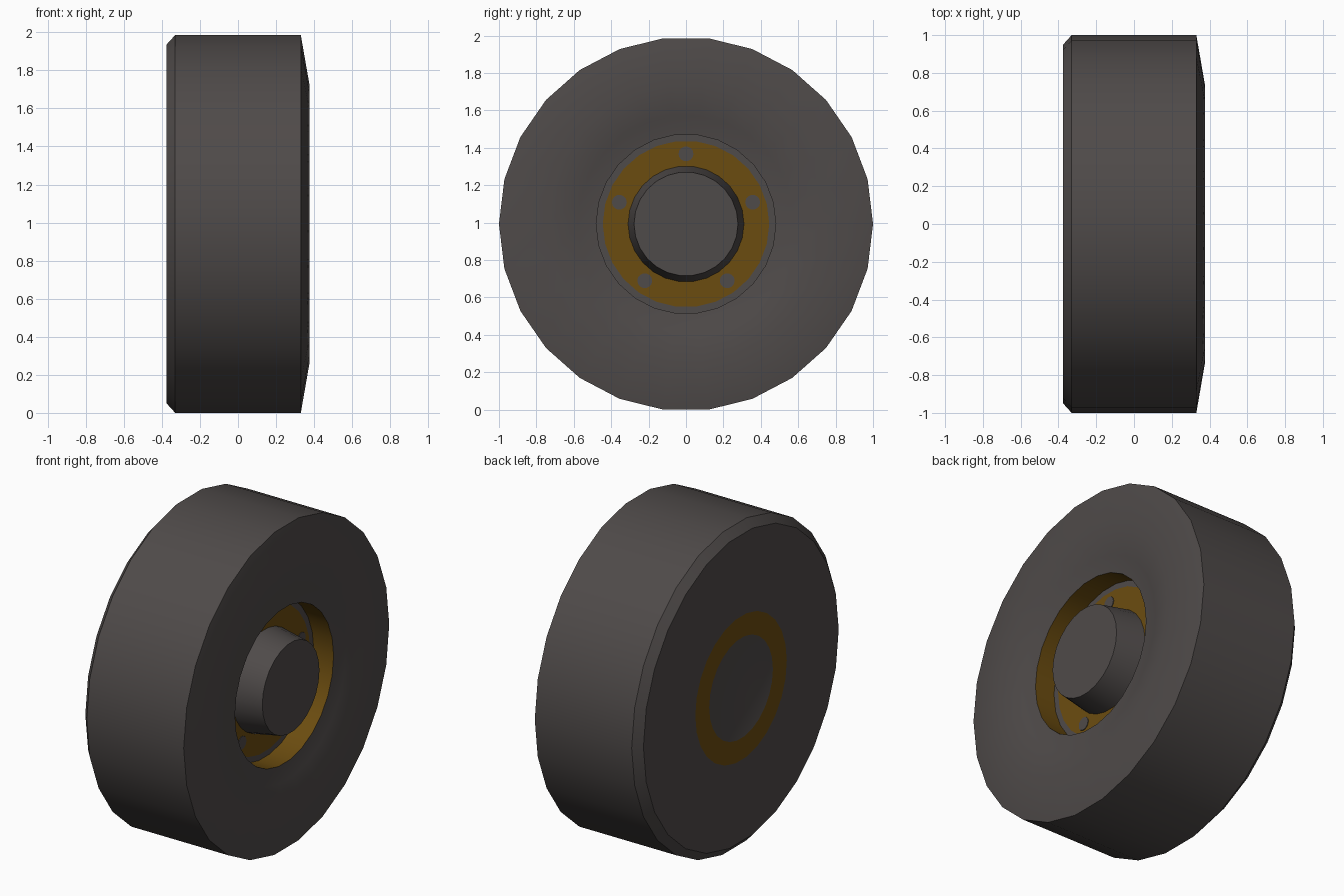
import bpy, bmesh, math

if "Cube" in bpy.data.objects:
    bpy.data.objects.remove(bpy.data.objects["Cube"])

SIDES = 26
CZ = math.cos(math.pi / SIDES)      # axle height: flat side rests on the floor


def material(name, rgb):
    m = bpy.data.materials.new(name)
    m.diffuse_color = (*rgb, 1)
    m.use_nodes = True
    m.node_tree.nodes["Principled BSDF"].inputs["Base Color"].default_value = m.diffuse_color
    return m


RUBBER = material("dark_grey", (0.078, 0.069, 0.067))
METAL = material("dark_gold", (0.148, 0.073, 0.005))


def lathe(name, profile, mat, sides=SIDES, centre=(0, CZ), cap_start=False, cap_end=False):
    """Spin (x, radius) points round the x axis."""
    bm = bmesh.new()
    rings = []
    for x, r in profile:
        rings.append([bm.verts.new((x,
                                    centre[0] + r * math.cos(2 * math.pi * i / sides),
                                    centre[1] + r * math.sin(2 * math.pi * i / sides)))
                      for i in range(sides)])
    for a, b in zip(rings, rings[1:]):
        for i in range(sides):
            j = (i + 1) % sides
            bm.faces.new((a[i], b[i], b[j], a[j]))
    if cap_start:
        bm.faces.new(rings[0][::-1])
    if cap_end:
        bm.faces.new(rings[-1])
    me = bpy.data.meshes.new(name)
    bm.to_mesh(me)
    bm.free()
    me.materials.append(mat)
    ob = bpy.data.objects.new(name, me)
    bpy.context.collection.objects.link(ob)
    bpy.ops.object.select_all(action='DESELECT')
    ob.select_set(True)
    bpy.context.view_layer.objects.active = ob
    bpy.ops.object.shade_smooth_by_angle(angle=math.radians(30))
    return ob


FLOOR = 0.18

# Tyre: flat back, small bevel, tread, dished front
lathe("tyre", [(-0.375, 0.445), (-0.375, 0.95), (-0.33, 1.0), (0.33, 1.0),
               (0.375, 0.74), (0.33, 0.58), (0.315, 0.48)][::-1], RUBBER)

# Rim: recess wall, grey seat, front and back rings
lathe("rim_wall", [(FLOOR, 0.48), (0.315, 0.48)], METAL)
lathe("rim_seat", [(FLOOR, 0.445), (FLOOR, 0.48)], RUBBER)
lathe("rim_front", [(FLOOR, 0.31), (FLOOR, 0.445)], METAL)
lathe("rim_back", [(-0.375, 0.445), (-0.375, 0.31)], METAL)

# Hub: tapered front cap and flush back disc
lathe("hub_front", [(FLOOR, 0.31), (0.36, 0.278)], RUBBER, cap_end=True)
lathe("hub_back", [(-0.375, 0.31), (-0.37, 0.30)], RUBBER, cap_start=True)

# Five bolts
for k in range(5):
    a = math.pi / 2 + k * 2 * math.pi / 5
    lathe("bolt_%d" % (k + 1), [(FLOOR, 0.04), (FLOOR + 0.004, 0.04)], RUBBER, sides=14,
          centre=(0.375 * math.cos(a), CZ + 0.375 * math.sin(a)), cap_end=True)

# Make every face point outward as its part requires
for ob in bpy.data.objects:
    bm = bmesh.new()
    bm.from_mesh(ob.data)
    bm.normal_update()
    for f in bm.faces:
        c = f.calc_center_median()
        n = f.normal
        if ob.name == "rim_wall":
            good = n.y * c.y + n.z * (c.z - CZ) < 0
        elif ob.name.startswith(("rim_seat", "rim_front", "bolt")) and abs(n.x) > 0.5:
            good = n.x > 0
        elif ob.name in ("rim_back", "hub_back"):
            good = n.x < 0
        elif ob.name.startswith("bolt"):
            continue
        elif abs(n.x) > 0.8:
            good = n.x * c.x > 0
        else:
            good = n.y * c.y + n.z * (c.z - CZ) > 0
        if not good:
            f.normal_flip()
    bm.to_mesh(ob.data)
    bm.free()
